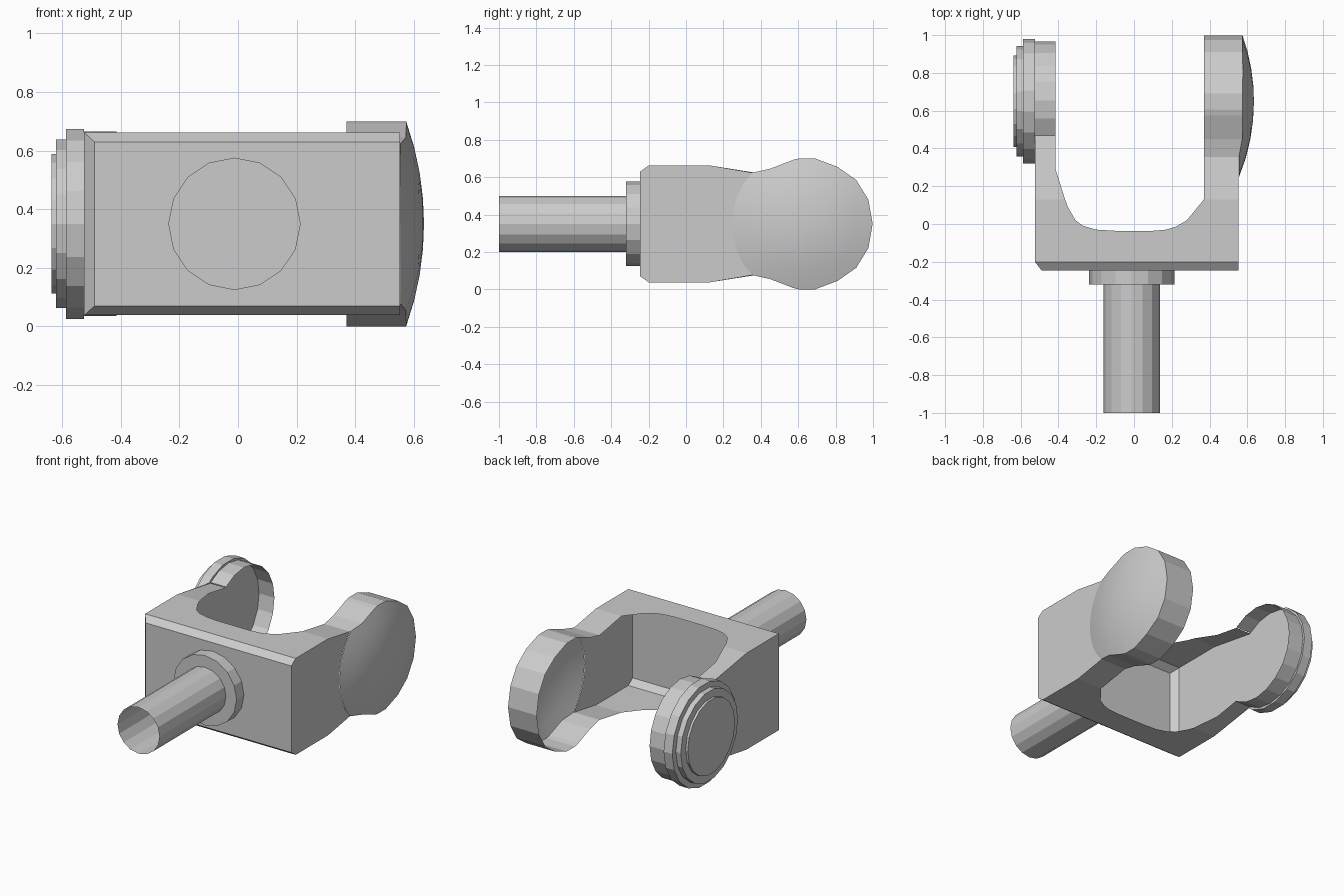
import bpy, bmesh
from math import sin, cos, radians, hypot, pi

if "Cube" in bpy.data.objects:
    bpy.data.objects.remove(bpy.data.objects["Cube"])

C = 0.35            # mid height of the whole part
YC = 0.648          # disc centre along y
XL, XR = -0.525, 0.553    # outer faces of the fork
IL, IR = -0.415, 0.37     # inner edges of the fork arms
TOP, Y0, Y1, YB = 0.662, -0.245, -0.2, 0.13


def build(name, faces, smooth=False):
    bm = bmesh.new()
    for pts in faces:
        bm.faces.new([bm.verts.new(p) for p in pts])
    bmesh.ops.remove_doubles(bm, verts=bm.verts, dist=0.0005)
    bmesh.ops.recalc_face_normals(bm, faces=bm.faces)
    me = bpy.data.meshes.new(name)
    bm.to_mesh(me)
    bm.free()
    ob = bpy.data.objects.new(name, me)
    bpy.context.collection.objects.link(ob)
    if smooth:
        bpy.ops.object.select_all(action='DESELECT')
        ob.select_set(True)
        bpy.context.view_layer.objects.active = ob
        bpy.ops.object.shade_smooth_by_angle(angle=radians(25))
    return ob


def flip(p):
    return (p[0], p[1], 2 * C - p[2])


def both(*faces):
    return [f for f in faces] + [[flip(p) for p in reversed(f)] for f in faces]


def lathe(name, rings, sides, place, cap):
    # rings: (position along axis, radius); place maps (axis, a, b) to xyz
    def ring(t, r):
        return [place(t, r * cos(2 * pi * i / sides), r * sin(2 * pi * i / sides))
                for i in range(sides)]
    loops = [ring(*q) for q in rings]
    faces = []
    for a, b in zip(loops, loops[1:]):
        faces += [[a[i], a[(i + 1) % sides], b[(i + 1) % sides], b[i]]
                  for i in range(sides)]
    if cap:
        faces.append(loops[-1])
    return build(name, faces)


def dome_x(y, z):
    # shallow spherical bulge
    return 0.635 - 1.05 + (1.05 ** 2 - hypot(y - YC, z - C) ** 2) ** 0.5


def slope(y):
    return TOP - 0.17 * max(0, y - YB)


# Outlines of the arm ends as (y, z), top to tip to bottom
half = [(0.355, slope(0.355)), (0.45, 0.645), (0.575, 0.693), (0.605, 0.7), (0.69, 0.7),
        (0.81, 0.655), (0.91, 0.585), (0.975, 0.48)]
right_rim = half + [(0.998, C)] + [(y, 2 * C - z) for y, z in reversed(half)]
left_rim = []
for i in range(15):
    a = radians(124.9 - i * 249.8 / 14)
    left_rim.append((0.65 + 0.315 * cos(a), C + 0.315 * sin(a)))
yl = left_rim[0][0]

# Arc where the dome meets the right wall
arc = []
for i in range(1, 8):
    a = radians(137 + 86 * i / 8)
    arc.append((YC + 0.403 * cos(a), C + 0.403 * sin(a)))

# Open shell of the fork: U-shaped top and bottom, bevelled front, outer walls
inner = [(-0.365, YB), (-0.35, 0.09), (-0.31, 0.02), (-0.27, -0.01), (-0.2, -0.03),
         (-0.1, -0.036), (0.1, -0.036), (0.17, -0.03), (0.22, -0.015), (0.28, 0.02), (IR, YB)]
u_plate = [(x, y, TOP) for x, y in inner] + [(XR, YB, TOP), (XR, Y1, TOP),
                                            (XL, Y1, TOP), (XL, YB, TOP)]
yr = right_rim[0][0]
right_taper = [(x, y, slope(y)) for x, y in [(IR, YB), (XR, YB), (XR, yr), (IR, yr)]]
left_taper = [(x, y, slope(y)) for x, y in
              [(XL, YB), (-0.365, YB), (IL, 0.29), (IL, yl), (XL, yl)]]
ZF = 0.63
fl, fr = (-0.49, Y0, ZF), (XR, Y0, ZF)
bl, br = (XL, Y1, TOP), (XR, Y1, TOP)
faces = both(u_plate, right_taper, left_taper, [fl, fr, br, bl])
faces.append([fl, fr, flip(fr), flip(fl)])
faces.append([fl, bl, flip(bl), flip(fl)])
wall = [(XL, Y1, TOP), (XL, YB, TOP)]
faces.append(wall + [(XL, y, z) for y, z in left_rim] + [flip(p) for p in reversed(wall)])
wall = [fr, br, (XR, YB, TOP), (XR, yr, slope(yr))]
faces.append(wall + [(XR, y, z) for y, z in arc] + [flip(p) for p in reversed(wall)])
build("fork_body", faces)

# Rims of the two arm ends
build("right_arm_rim", [[(IR, *p), (IR, *q), (dome_x(*q), *q), (dome_x(*p), *p)]
                        for p, q in zip(right_rim, right_rim[1:])])
build("left_arm_rim", [[(IL, *p), (IL, *q), (XL, *q), (XL, *p)]
                       for p, q in zip(left_rim, left_rim[1:])])

# Domed cover on the right arm
edge = right_rim + list(reversed([(y, z) for y, z in arc]))


def dome_point(p, f):
    y, z = YC + (p[0] - YC) * f, C + (p[1] - C) * f
    return (dome_x(y, z), y, z)


dome = []
for p, q in zip(edge, edge[1:] + edge[:1]):
    dome.append([dome_point(p, 0), dome_point(p, 0.25), dome_point(q, 0.25)])
    for f in (0.25, 0.5, 0.75):
        g = f + 0.25
        dome.append([dome_point(p, f), dome_point(p, g), dome_point(q, g), dome_point(q, f)])
build("dome_cover", dome, smooth=True)

# Stepped cap on the left arm
lathe("stepped_cap", [(XL, 0.3), (XL, 0.329), (-0.587, 0.329), (-0.587, 0.292),
                      (-0.622, 0.292), (-0.622, 0.242), (-0.637, 0.242)],
      18, lambda t, a, b: (t, 0.65 + a, C + b), True)

# Collar and open-ended shaft at the front
along_y = lambda t, a, b: (-0.012 + a, t, C + b)
lathe("collar", [(Y0, 0.226), (-0.32, 0.226)], 16, along_y, True)
lathe("shaft", [(-0.32, 0.15), (-1.0, 0.15)], 16, along_y, False)
